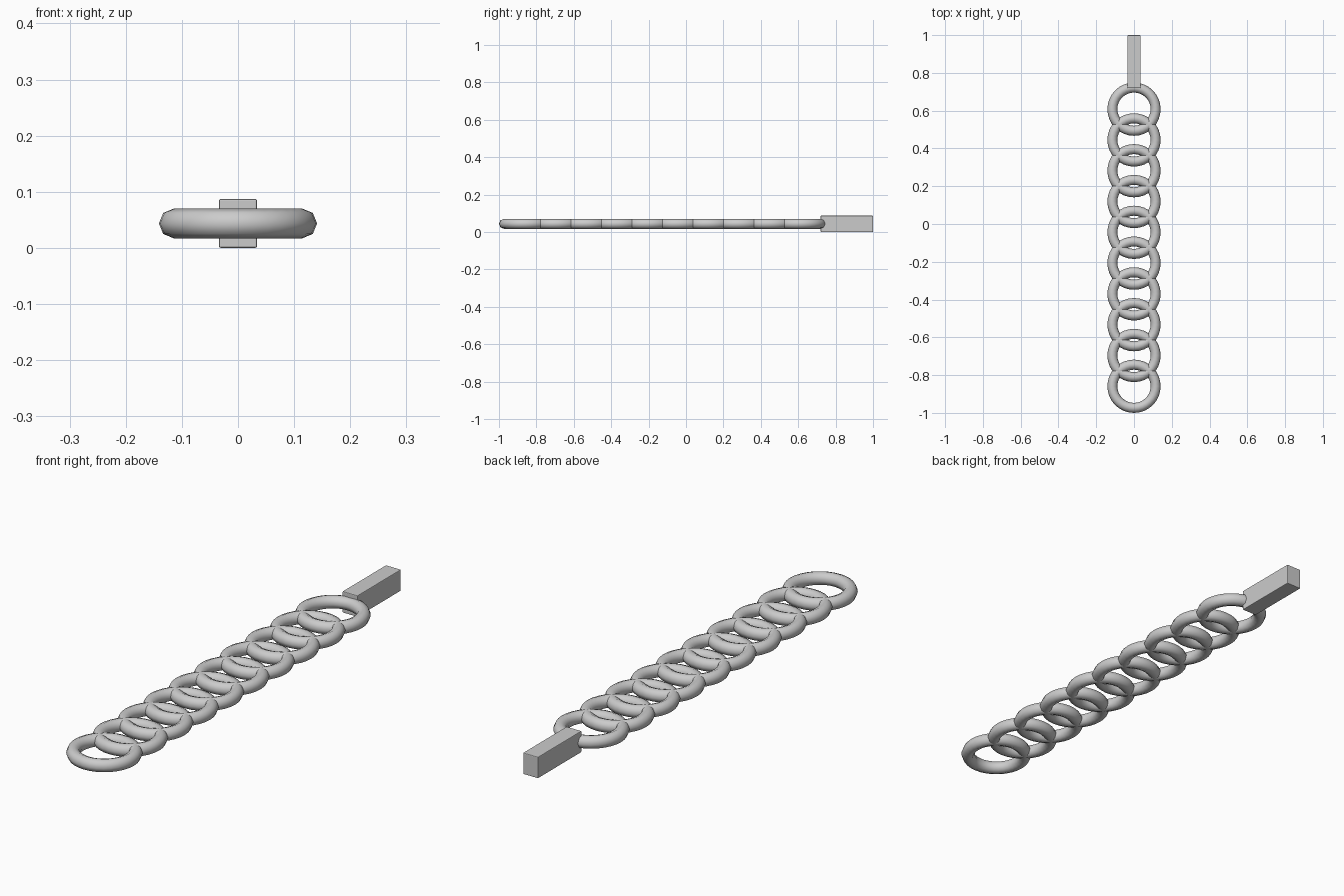
import bpy

if "Cube" in bpy.data.objects:
    bpy.data.objects.remove(bpy.data.objects["Cube"])

MID_Z = 0.0435
LINKS = 10
PITCH = 0.163

# Row of flat overlapping ring links
for i in range(LINKS):
    bpy.ops.mesh.primitive_torus_add(
        major_radius=0.1145, minor_radius=0.0265,
        major_segments=32, minor_segments=8,
        location=(0, -0.859 + i * PITCH, MID_Z))
    link = bpy.context.object
    link.name = f"chain_link_{i + 1}"
    bpy.ops.object.shade_smooth_by_angle(angle=1.0)

# End bar with softened edges
bpy.ops.mesh.primitive_cube_add(size=1, location=(0, 0.86, MID_Z))
bar = bpy.context.object
bar.name = "end_bar"
bar.scale = (0.068, 0.28, 2 * MID_Z)
bpy.ops.object.transform_apply(location=False, rotation=False, scale=True)
bevel = bar.modifiers.new("soft_edges", 'BEVEL')
bevel.width = 0.003
bevel.segments = 2
